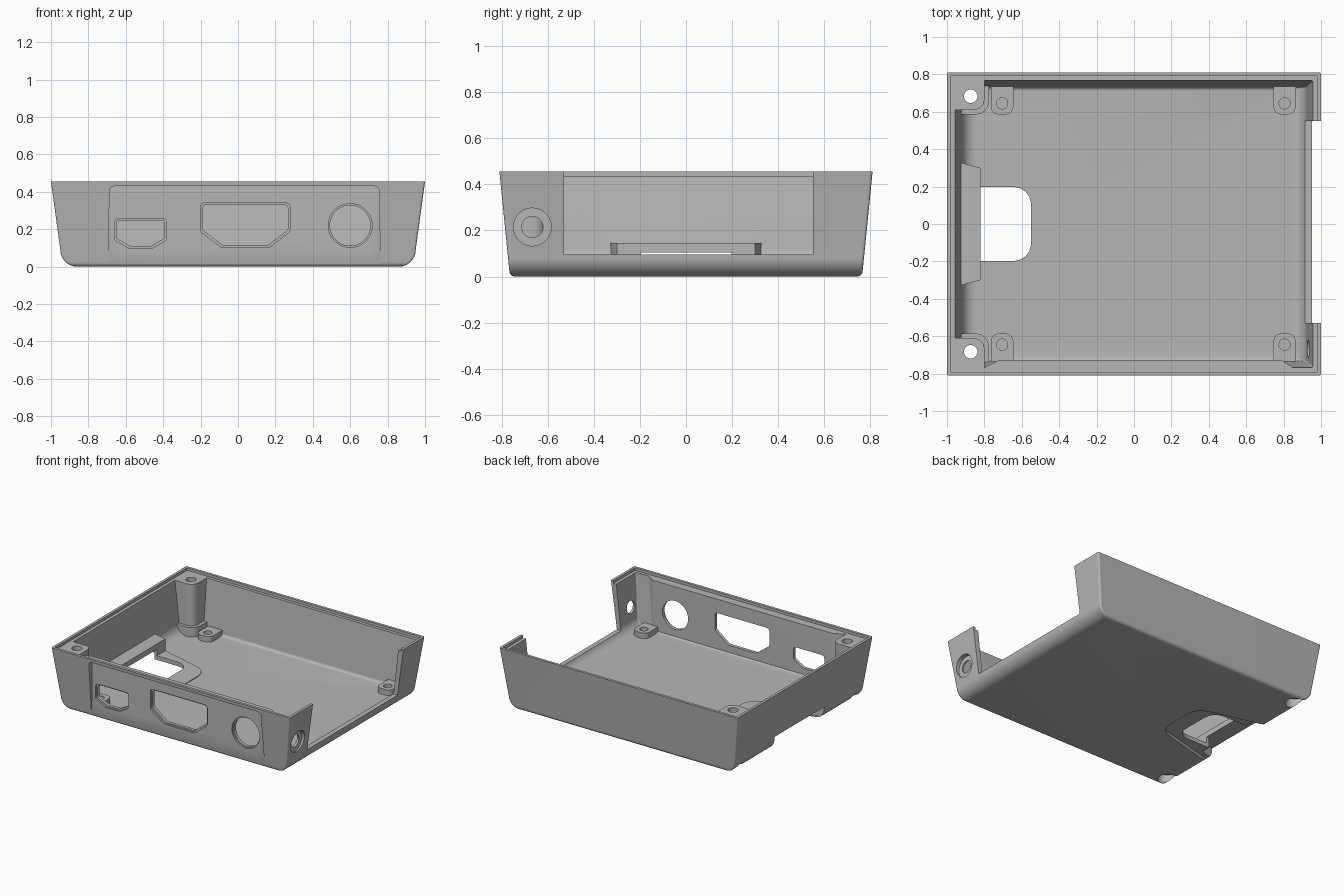
import bpy, bmesh
from math import sin, cos, pi
from mathutils import Vector

cube = bpy.data.objects.get("Cube")
if cube:
    bpy.data.objects.remove(cube, do_unlink=True)

grey = bpy.data.materials.new("plain grey")
grey.use_nodes = True
grey.diffuse_color = (0.47, 0.47, 0.47, 1)
grey.node_tree.nodes["Principled BSDF"].inputs["Base Color"].default_value = grey.diffuse_color


# ---- helpers ----
def loft(name, rings):
    """Closed solid through rings that have equal point counts."""
    bm = bmesh.new()
    loops = [[bm.verts.new(p) for p in ring] for ring in rings]
    n = len(loops[0])
    for a, b in zip(loops, loops[1:]):
        for i in range(n):
            j = (i + 1) % n
            bm.faces.new((a[i], a[j], b[j], b[i]))
    bm.faces.new(loops[0][::-1])
    bm.faces.new(loops[-1])
    bmesh.ops.recalc_face_normals(bm, faces=bm.faces)
    mesh = bpy.data.meshes.new(name)
    bm.to_mesh(mesh)
    bm.free()
    mesh.materials.append(grey)
    ob = bpy.data.objects.new(name, mesh)
    bpy.context.collection.objects.link(ob)
    return ob


def rounded(points, radii, steps=6):
    """Polygon with each corner replaced by a soft curve."""
    if not isinstance(radii, (list, tuple)):
        radii = [radii] * len(points)
    out = []
    for i, r in enumerate(radii):
        p = Vector(points[i])
        if r == 0:
            out.append(p)
            continue
        a = p + (Vector(points[i - 1]) - p).normalized() * r
        b = p + (Vector(points[(i + 1) % len(points)]) - p).normalized() * r
        for k in range(steps + 1):
            t = k / steps
            bez = a * (1 - t) ** 2 + p * 2 * t * (1 - t) + b * t ** 2
            round_w = 0.75 * t * (1 - t)
            out.append(bez + (p - (a + b) / 2) * round_w * 0.45)
    return out


def circle(x, y, r, n=40):
    return [Vector((x + r * cos(2 * pi * i / n), y + r * sin(2 * pi * i / n))) for i in range(n)]


def prism(name, points, lo, hi, axis="z"):
    place = {"x": lambda p, d: (d, p[0], p[1]),
             "y": lambda p, d: (p[0], d, p[1]),
             "z": lambda p, d: (p[0], p[1], d)}[axis]
    return loft(name, [[place(p, d) for p in points] for d in (lo, hi)])


def rect(x0, x1, y0, y1):
    return [(x0, y0), (x1, y0), (x1, y1), (x0, y1)]


def tub(name, levels, corner):
    rings = []
    for z, hx, hy in levels:
        plan = rounded(rect(-hx, hx, -hy, hy), corner)
        rings.append([(p[0], p[1], z) for p in plan])
    return loft(name, rings)


def cut(target, cutter):
    cutter.hide_render = True
    mod = target.modifiers.new("cut", "BOOLEAN")
    mod.operation, mod.solver, mod.object = "DIFFERENCE", "EXACT", cutter
    bpy.context.view_layer.objects.active = target
    bpy.ops.object.modifier_apply(modifier=mod.name)
    bpy.data.objects.remove(cutter, do_unlink=True)


def levels(bottom, top, rx, ry, steps=12):
    """Tapered walls with a wide fillet along x and a tight one along y."""
    (zb, xb, yb), (zt, xt, yt) = bottom, top
    out = []
    for i in range(steps + 1):
        a = pi / 2 * i / steps
        z = zb + rx * (1 - cos(a))
        fy = max(0, 1 - (z - zb) / ry)
        hy = yb - ry * (1 - (1 - fy * fy) ** 0.5)
        hy += (yt - yb) * max(0, z - zb - ry) / (zt - zb - ry)
        out.append((z, xb - rx * (1 - sin(a)), hy))
    return out + [top]


# ---- outer body and inner cavity ----
body = tub("case_bottom", levels((0, 0.95, 0.767), (0.455, 1.0, 0.81), 0.09, 0.025), 0.015)
cavity = tub("cavity", levels((0.05, 0.922, 0.732), (0.5, 0.963, 0.773), 0.08, 0.02), 0.01)

# ---- inner features are left standing by removing them from the cavity ----
for s in (-1, 1):
    # tall screw posts with a wider foot
    for reach, top in ((0.075, 0.6), (0.1, 0.12)):
        x, y = -0.875 + reach, 0.685 - reach
        plan = [(-1.1, s * y), (x, s * y), (x, s * 0.9), (-1.1, s * 0.9)]
        cut(cavity, prism("post", rounded(plan, [0, reach, 0, 0]), 0, top))
    # short board supports
    for x in (-0.705, 0.805):
        w = 0.06
        plan = [(x - w, s * 0.585), (x + w, s * 0.585), (x + w, s * 0.9), (x - w, s * 0.9)]
        cut(cavity, prism("support", rounded(plan, [0.058, 0.058, 0, 0]), 0, 0.092))

# thick panel behind the front ports
panel = [(-0.85, -0.9), (-0.80, -0.768), (-0.72, -0.728), (0.79, -0.728), (0.85, -0.768), (0.85, -0.9)]
cut(cavity, prism("front_panel", panel, 0, 0.6))

# card slot: raised pad and cover bar
pad = rounded([(-1.1, -0.373), (-0.4, -0.19), (-0.4, 0.19), (-1.1, 0.373)], [0, 0.13, 0.13, 0])
cut(cavity, prism("slot_pad", pad, 0, 0.056))
bar = [(-1.1, -0.373), (-0.82, -0.30), (-0.82, 0.30), (-1.1, 0.373)]
cut(cavity, prism("slot_bar", bar, 0, 0.145))

cut(body, cavity)

# ---- stepped rim ----
cut(body, prism("rim_step", rect(-0.98, 0.98, -0.79, 0.79), 0.435, 0.6))

# ---- large side opening ----
cut(body, prism("side_opening", rect(-0.53, 0.552, 0.095, 0.6), 0.85, 1.2, "x"))

# ---- front recess and ports ----
recess = rounded([(-0.692, 0.012), (0.76, 0.012), (0.755, 0.43), (-0.687, 0.43)], [0, 0, 0.035, 0.035])
cut(body, prism("front_recess", recess, -1, -0.765, "y"))


def port(x0, x1, z0, z1, chamfer, drop):
    pts = [(x0 + chamfer, z0), (x1 - chamfer, z0), (x1, z0 + drop), (x1, z1), (x0, z1), (x0, z0 + drop)]
    return rounded(pts, [0.015, 0.015, 0.015, 0.03, 0.03, 0.015])


def grown_port(x0, x1, z0, z1, chamfer, drop, g):
    return port(x0 - g, x1 + g, z0 - g, z1 + g, chamfer, drop)


for shape in ((-0.65, -0.392, 0.107, 0.247, 0.08, 0.045), (-0.19, 0.268, 0.113, 0.33, 0.11, 0.085)):
    cut(body, prism("port_edge", grown_port(*shape, 0.01), -1, -0.752, "y"))
    cut(body, prism("port", port(*shape), -1, -0.65, "y"))
cut(body, prism("jack_edge", circle(0.6, 0.22, 0.117), -1, -0.752, "y"))
cut(body, prism("jack", circle(0.6, 0.22, 0.108), -1, -0.65, "y"))

# ---- round hole on the left side ----
cut(body, prism("side_bore", circle(-0.667, 0.215, 0.082), 0.945, 1.2, "x"))
cut(body, prism("side_hole", circle(-0.667, 0.215, 0.046), 0.88, 1.2, "x"))

# ---- screw holes ----
for s in (-1, 1):
    cut(body, prism("screw_hole", circle(-0.873, s * 0.683, 0.036), -0.1, 0.6))
    cut(body, prism("screw_bore", circle(-0.873, s * 0.683, 0.068), -0.1, 0.075))
    for x in (-0.705, 0.805):
        cut(body, prism("support_hole", circle(x, s * 0.645, 0.03, 24), 0.035, 0.2))

# ---- card slot cut from below ----
cut(body, prism("slot_recess", pad, -0.1, 0.025))
cut(body, prism("slot_notch", [(-1.2, -0.36), (-0.84, -0.27), (-0.84, 0.27), (-1.2, 0.36)], -0.1, 0.105))
thumb = rounded(rect(-0.87, -0.55, -0.198, 0.198), [0, 0.13, 0.13, 0])
cut(body, prism("slot_hole", thumb, -0.1, 0.104))

# ---- shading ----
bpy.ops.object.select_all(action="DESELECT")
body.select_set(True)
bpy.context.view_layer.objects.active = body
bpy.ops.object.shade_smooth_by_angle(angle=0.5)
